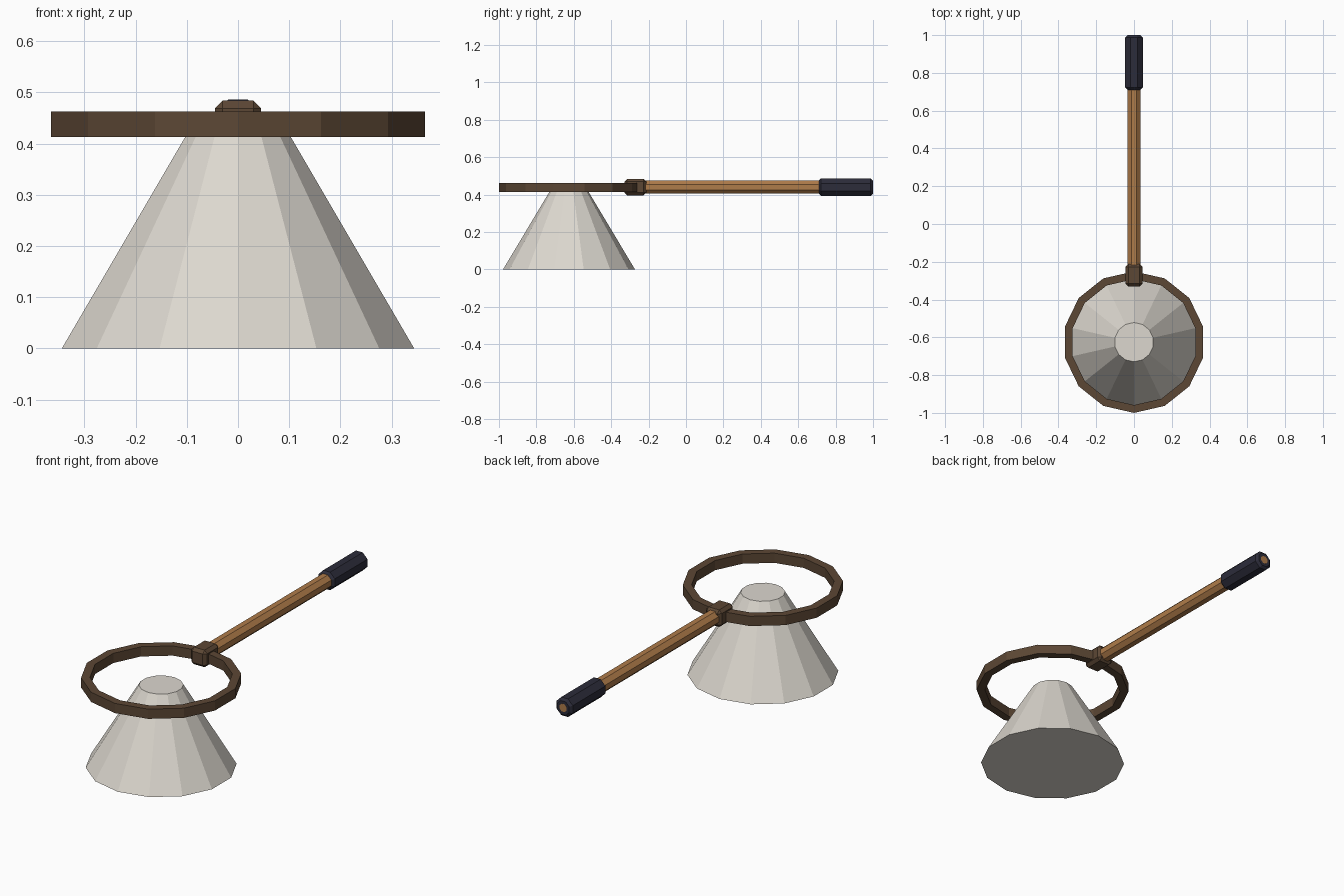
import bpy, bmesh, math
from mathutils import Matrix

if "Cube" in bpy.data.objects:
    bpy.data.objects.remove(bpy.data.objects["Cube"])

HOOP_Y = -0.6255   # centre of hoop and net
ROD_Z = 0.44       # height of the handle axis
SIDES = 14


def material(name, rgb, alpha=1.0):
    m = bpy.data.materials.new(name)
    m.diffuse_color = (*rgb, alpha)
    m.use_nodes = True
    m.node_tree.nodes["Principled BSDF"].inputs["Base Color"].default_value = m.diffuse_color
    return m


brown = material("dark_brown", (0.107, 0.063, 0.035))
wood = material("warm_wood", (0.43, 0.20, 0.068))
navy = material("dark_navy", (0.025, 0.025, 0.042))
cloth = material("pale_net", (0.72, 0.685, 0.625), 0.87)


def finish(name, bm, mat):
    bmesh.ops.recalc_face_normals(bm, faces=bm.faces[:])
    me = bpy.data.meshes.new(name)
    bm.to_mesh(me)
    bm.free()
    me.materials.append(mat)
    ob = bpy.data.objects.new(name, me)
    bpy.context.collection.objects.link(ob)
    return ob


def lathe(name, profile, mat, closed):
    """Spin a (radius, z) profile around the hoop centre; a vertex points to -y."""
    bm = bmesh.new()
    rings = []
    for i in range(SIDES):
        a = 2 * math.pi * i / SIDES - math.pi / 2
        rings.append([bm.verts.new((r * math.cos(a), HOOP_Y + r * math.sin(a), z))
                      for r, z in profile])
    n = len(profile)
    for i in range(SIDES):
        p, q = rings[i], rings[(i + 1) % SIDES]
        for j in range(n if closed else n - 1):
            k = (j + 1) % n
            bm.faces.new((p[j], q[j], q[k], p[k]))
    if not closed:
        bm.faces.new([r[0] for r in rings])
        bm.faces.new([r[-1] for r in rings])
    return finish(name, bm, mat)


def rod(name, apothem, y0, y1, mat, bevel=0.0):
    """Octagonal bar along y with flat top, optional chamfered ends."""
    bm = bmesh.new()
    radius = apothem / math.cos(math.pi / 8)
    m = (Matrix.Translation((0, (y0 + y1) / 2, ROD_Z))
         @ Matrix.Rotation(math.pi / 2, 4, 'X')
         @ Matrix.Rotation(math.pi / 8, 4, 'Z'))
    bmesh.ops.create_cone(bm, cap_ends=True, segments=8, radius1=radius,
                          radius2=radius, depth=y1 - y0, matrix=m)
    if bevel:
        caps = [e for e in bm.edges
                if abs(e.verts[0].co.y - e.verts[1].co.y) < 1e-4]
        bmesh.ops.bevel(bm, geom=caps, offset=bevel, segments=1,
                        affect='EDGES', profile=0.5)
    return finish(name, bm, mat)


# Net cone and hoop
lathe("net", [(0.353, 0.0), (0.104, 0.416)], cloth, False)
lathe("hoop", [(0.3745, 0.413), (0.3745, 0.463), (0.333, 0.463), (0.333, 0.413)],
      brown, True)

# Clasp joining hoop and handle
bm = bmesh.new()
bmesh.ops.create_cube(bm, size=1.0, matrix=Matrix.Translation((0, -0.271, ROD_Z))
                      @ Matrix.Diagonal((0.09, 0.118, 0.088, 1)))
bmesh.ops.bevel(bm, geom=bm.edges[:], offset=0.015, segments=1,
                affect='EDGES', profile=0.5)
finish("clasp", bm, brown)

# Handle, grip and the wooden end showing through the grip
rod("handle", 0.035, -0.25, 0.98, wood)
rod("grip", 0.0465, 0.71, 0.9995, navy, 0.012)
rod("handle_end", 0.02, 0.995, 1.0, wood)
